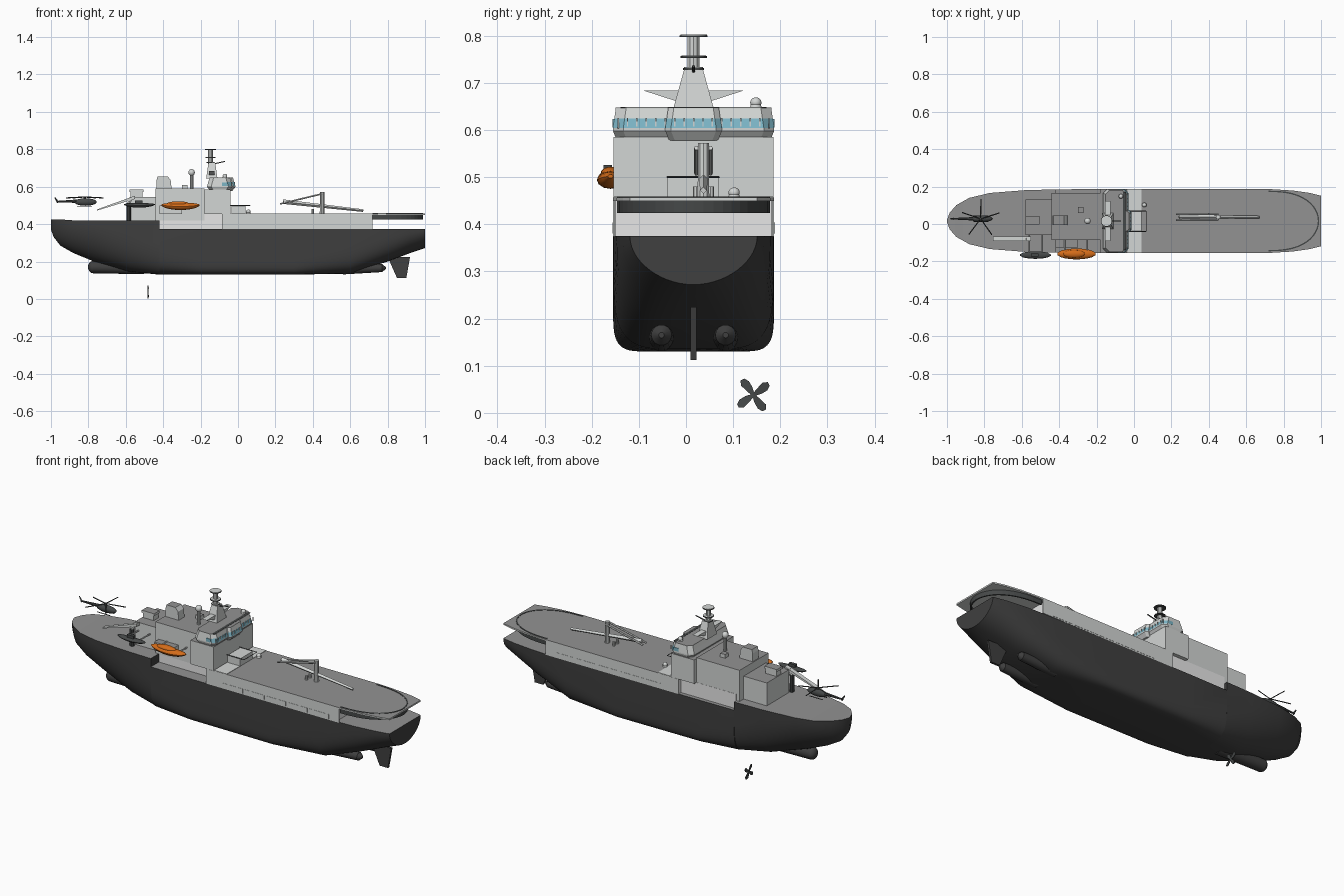
import bpy, bmesh, math
from mathutils import Vector

cube = bpy.data.objects.get("Cube")
if cube:
    bpy.data.objects.remove(cube)
CY = 0.016  # centreline of the ship


def material(name, r, g, b):
    m = bpy.data.materials.new(name)
    m.use_nodes = True
    m.diffuse_color = (r, g, b, 1)
    m.node_tree.nodes["Principled BSDF"].inputs["Base Color"].default_value = (r, g, b, 1)
    return m


HULL = material("hull charcoal", .05, .05, .05)
DECK = material("deck grey", .29, .29, .29)
WALL = material("wall light grey", .65, .67, .66)
WHITE = material("bulkhead white", 1, 1, 1)
DARK = material("fittings dark grey", .06, .065, .065)
ORANGE = material("lifeboat orange", .66, .15, .01)
GLASS = material("window teal", .2, .46, .56)


def finish(name, bm, mats, rule=None, smooth=False):
    bmesh.ops.recalc_face_normals(bm, faces=bm.faces[:])
    bm.normal_update()
    if rule:
        for f in bm.faces:
            f.material_index = rule(f)
    me = bpy.data.meshes.new(name)
    bm.to_mesh(me)
    bm.free()
    for m in mats:
        me.materials.append(m)
    ob = bpy.data.objects.new(name, me)
    bpy.context.collection.objects.link(ob)
    if smooth:
        bpy.ops.object.select_all(action='DESELECT')
        ob.select_set(True)
        bpy.context.view_layer.objects.active = ob
        bpy.ops.object.shade_smooth_by_angle(angle=math.radians(35))
    return ob


def up(f):
    return 1 if f.normal.z > .7 else 0


def loft(name, rings, mats, rule=None, smooth=False):
    bm = bmesh.new()
    vs = [[bm.verts.new(c) for c in r] for r in rings]
    n = len(vs[0])
    for a, b in zip(vs, vs[1:]):
        for i in range(n):
            j = (i + 1) % n
            bm.faces.new((a[i], a[j], b[j], b[i]))
    bm.faces.new(vs[0])
    bm.faces.new(vs[-1])
    return finish(name, bm, mats, rule, smooth)


def block(name, x, y, z, mats=(WALL, DECK)):
    rings = [[(x[0], y[0], h), (x[1], y[0], h), (x[1], y[1], h), (x[0], y[1], h)] for h in z]
    return loft(name, rings, mats, up if len(mats) > 1 else None)


def rod(name, a, b, r1, r2=None, mat=WALL, sides=10):
    a, b = Vector(a), Vector(b)
    q = (b - a).to_track_quat('Z', 'Y')
    rings = []
    for p, r in ((a, r1), (b, r1 if r2 is None else r2)):
        rings.append([p + q @ Vector((r * math.cos(t), r * math.sin(t), 0))
                      for t in (math.tau * i / sides for i in range(sides))])
    return loft(name, rings, [mat], smooth=sides > 6)


def ball(name, c, size, mat):
    bm = bmesh.new()
    bmesh.ops.create_uvsphere(bm, u_segments=16, v_segments=10, radius=1)
    for v in bm.verts:
        v.co = Vector(c) + Vector(v.co[i] * size[i] for i in range(3))
    return finish(name, bm, [mat], smooth=True)


# Hull: x, keel height, half width, squareness exponent, top height
stations = [(-1, .37, .006, .9, .425), (-.985, .33, .045, .9, .425), (-.95, .285, .085, .95, .425),
            (-.88, .245, .124, 1, .42), (-.77, .2, .15, .95, .42), (-.58, .145, .165, .62, .42),
            (-.421, .13, .169, .36, .42), (-.42, .13, .169, .36, .375), (-.2, .13, .171, .18, .375),
            (.3, .13, .171, .16, .375), (.6, .135, .17, .36, .375), (.8, .2, .163, .6, .375),
            (.92, .245, .15, .8, .375), (1, .272, .135, 1, .375)]
rings = []
for x, keel, w, e, top in stations:
    ring = []
    for i in range(29):
        t = math.pi * i / 28
        c, s = math.cos(t), max(math.sin(t), 0)
        flare = 1 - .07 * s ** 2
        ring.append((x, CY + math.copysign(w * flare * abs(c) ** e, c), top - (top - keel) * s ** e))
    rings.append(ring)
loft("hull", rings, (HULL, DECK), lambda f: 1 if f.normal.z > .7 and f.calc_center_median().z > .37 else 0, True)
rod("bow_bulb", (-.775, CY, .17), (-.5, CY, .165), .033, mat=HULL, sides=16)
ball("bow_bulb_nose", (-.775, CY, .17), (.027, .033, .033), HULL)

# Rudder, shaft pods and propeller
loft("rudder", [[(x, CY + d, z) for x, z in ((.8, .225), (.92, .225), (.9, .112), (.85, .112))]
                for d in (-.006, .006)], [HULL])
for side in (-1, 1):
    rod("shaft_pod", (.56, CY + side * .068, .16), (.77, CY + side * .068, .165), .03, .022, HULL, 14)
    rod("shaft_cap", (.77, CY + side * .068, .165), (.79, CY + side * .068, .165), .022, .006, HULL, 14)
centre = Vector((-.48, .143, .038))
for k in range(4):
    t = math.tau * k / 4 + .7
    out = Vector((0, math.cos(t), math.sin(t))) * .041
    across = Vector((.12, -math.sin(t), math.cos(t))) * .041
    outline = ((0, -.07), (.35, -.22), (.7, -.28), (.95, -.18), (1, .02), (.8, .18), (.4, .14), (0, .07))
    loft("propeller_blade", [[centre + out * u + across * v + Vector((d, 0, 0)) for u, v in outline]
                             for d in (-.002, .002)], [DARK])

# Side walls, inner bulkhead and aft flight deck
for side in (-1, 1):
    y = CY + side * .169
    block("side_wall", (-.085, .72), (y - .002, y + .002), (.374, .455), (WALL,))
    for k in range(5):
        xa = .02 + k * .13
        yp = CY + side * .1712
        block("side_opening", (xa, xa + .118), (yp - .001, yp + .001), (.38, .404), (WALL,))
block("inner_bulkhead", (-.085, .7), (CY - .165, CY + .165), (.374, .452), (WHITE,))
block("recess_bulkhead", (-.42, -.085), (CY - .1, CY + .15), (.374, .455), (WHITE,))
edge = [(-.04, .171), (.72, .171), (.85, .163), (.94, .15), (1, .135)]
outline = [(x, CY - w) for x, w in edge] + [(x, CY + w) for x, w in reversed(edge)]
loft("flight_deck", [[(x, y, z) for x, y in outline] for z in (.449, .457)], (WALL, DECK), up)
block("deck_walkway", (-.035, .04), (CY - .17, CY + .17), (.456, .459), (WALL,))

# Dark rim around the rounded end of the flight deck
bm = bmesh.new()
rows = []
for i in range(25):
    t = -math.pi / 2 + math.pi * i / 24
    cx, cy = math.cos(t) ** .8 if 0 < i < 24 else 0, math.sin(t)
    rows.append([bm.verts.new((.72 + (.27 - d) * cx, CY + (.162 - d) * cy, z))
                 for d, z in ((0, .424), (0, .459), (.007, .459), (.007, .424))])
for a, b in zip(rows, rows[1:]):
    for i in range(4):
        bm.faces.new((a[i], a[(i + 1) % 4], b[(i + 1) % 4], b[i]))
finish("flight_deck_rim", bm, [DARK])

# Superstructure
block("main_house", (-.18, -.04), (CY - .17, CY + .17), (.455, .585))
block("house_foot", (-.085, -.04), (CY - .17, CY + .17), (.374, .455))
block("forward_house", (-.44, -.18), (-.085, .165), (.42, .59))
block("low_house", (-.58, -.44), (-.06, .13), (.42, .545))
block("lower_step", (-.42, -.3), (-.125, -.085), (.455, .5))
block("vent_house", (-.575, -.51), (0, .04), (.545, .572))
block("vent_lid", (-.58, -.505), (-.004, .044), (.572, .585))
loft("funnel", [[(xa, -.005, z), (xb, -.005, z), (xb, .045, z), (xa, .045, z)]
                for xa, xb, z in ((-.435, -.355, .59), (-.435, -.36, .635), (-.43, -.375, .655))], (WALL, DECK), up)
block("small_vent", (-.3, -.27), (.06, .09), (.59, .61))
block("deck_store", (-.035, .04), (-.04, .07), (.457, .498), (WALL,))
for y in (-.04, .07):
    rod("store_rail", (-.04, y, .5), (.065, y, .5), .002, mat=DARK, sides=4)
rod("store_rail", (.065, -.04, .5), (.065, .07, .5), .002, mat=DARK, sides=4)


# Bridge: flared loft, glazed on its aft faces, with a projecting centre bay
def bridge_part(name, x0, x1, w, cut):
    rings = []
    for z, d in ((.578, .016), (.598, 0), (.604, 0), (.624, .006), (.645, .012), (.648, .012)):
        a, b, h = x0 + d, x1 - d, w - d * .5
        half = [(a, h - cut), (a + cut, h), (b - cut, h), (b, h - cut)]
        rings.append([(x, CY + y, z) for x, y in half] + [(x, CY - y, z) for x, y in reversed(half)])
    loft(name, rings, (WALL, DECK, GLASS),
         lambda f: 2 if .605 < f.calc_center_median().z < .62 and f.normal.x > .3 else up(f))


bridge_part("bridge", -.165, -.03, .171, .022)
bridge_part("bridge_bay", -.15, -.014, .06, .012)
block("bridge_roof_edge", (-.058, -.044), (CY - .155, CY + .155), (.646, .649), (DARK,))
for side in (-1, 1):
    y = CY + side * .1695
    block("side_window", (-.085, -.057), (y - .002, y + .002), (.605, .623), (GLASS,))
for k in range(-8, 9):
    y = CY + k * .02
    x = -.019 if abs(k) < 3 else -.035
    block("window_post", (x, x + .004), (y - .0015, y + .0015), (.603, .625), (WALL,))

# Main mast with platforms and wing
loft("mast_base", [[(-.14 + sx * a, CY + sy * b, z) for sx, sy in ((-1, -1), (1, -1), (1, 1), (-1, 1))]
                   for z, a, b in ((.645, .03, .043), (.728, .018, .02))], [WALL])
loft("mast_wing", [[(x, CY + y, z) for y, z in ((-.108, .684), (.108, .684), (.04, .662), (-.04, .662))]
                   for x in (-.155, -.125)], [WALL])
rod("mast_column", (-.147, CY, .72), (-.147, CY, .8), .013)
for z, r in ((.73, .022), (.755, .028), (.799, .03)):
    rod("mast_platform", (-.147, CY, z - .0025), (-.147, CY, z + .0015), r, mat=DARK, sides=12)
    rod("platform_floor", (-.147, CY, z), (-.147, CY, z + .003), r - .002, mat=WALL, sides=12)
rod("mast_yard", (-.14, CY, .72), (-.07, CY, .735), .003, mat=DARK, sides=6)

# Domes
rod("dome_pole", (-.248, CY, .59), (-.248, CY, .67), .009)
ball("dome", (-.248, CY, .676), (.017, .017, .018), WALL)
for x, y, z in ((-.07, .148, .648), (.055, .102, .457)):
    rod("dish_base", (x, y, z), (x, y, z + .01), .013, .01)
    ball("dish_dome", (x, y, z + .01), (.012, .012, .011), WALL)

# Aft deck crane
rod("crane_post", (.45, .037, .457), (.45, .037, .572), .013, .012)
for y in (.022, .052):
    rod("crane_jib", (.225, y, .508), (.45, y, .562), .005, sides=6)
    rod("crane_foot", (.4, y, .457), (.4, y, .48), .007, sides=8)
rod("crane_boom", (.24, .037, .52), (.67, .037, .472), .012, .007, sides=4)

# Foredeck crane
rod("davit_post", (-.585, -.08, .42), (-.585, -.08, .512), .012, mat=DARK)
loft("davit_boom", [[(-.55, y, .552), (-.755, y, .478), (-.755, y, .472), (-.55, y, .535)]
                    for y in (-.092, -.068)], [WALL])
rod("davit_tie", (-.585, -.08, .51), (-.57, -.08, .54), .009, sides=6)


# Boats hung on the right side
def boat(name, x0, x1, y, z, h, w, mat):
    rings = []
    for i in range(11):
        u = i / 10
        s = max(.2, math.sin(math.pi * u) ** .4)
        rings.append([(x0 + (x1 - x0) * u, y + w * s * math.cos(t),
                       z + h * (.2 * abs(2 * u - 1) ** 2 + .5 * s * math.sin(t)))
                      for t in (math.tau * k / 12 for k in range(12))])
    loft(name, rings, [mat], smooth=True)


boat("lifeboat", -.41, -.205, -.16, .494, .038, .029, ORANGE)
ball("lifeboat_canopy", (-.32, -.16, .508), (.06, .021, .014), ORANGE)
boat("work_boat", -.61, -.445, -.166, .5, .024, .02, DARK)
block("work_boat_console", (-.55, -.51), (-.175, -.157), (.51, .526), (DARK,))
for x in (-.56, -.49, -.37, -.25):
    rod("boat_davit", (x, -.05 if x < -.4 else -.085, .5), (x, -.15, .502), .004, sides=6)

# Helicopter above the foredeck
HY = .028
ball("helicopter_body", (-.815, HY, .518), (.06, .018, .02), DARK)
rod("helicopter_tail", (-.84, HY, .523), (-.97, HY, .52), .01, .004, DARK, 8)
rod("tail_fin", (-.962, HY, .515), (-.98, HY, .543), .006, .003, DARK, 4)
rod("rotor_mast", (-.82, HY, .53), (-.82, HY, .548), .006, mat=DARK)
for k in range(5):
    t = math.tau * k / 5 + .3
    rod("rotor_blade", (-.82, HY, .545), (-.82 + .105 * math.cos(t), HY + .105 * math.sin(t), .54), .003, mat=DARK, sides=4)
for side in (-1, 1):
    rod("landing_skid", (-.86, HY + side * .016, .495), (-.78, HY + side * .016, .495), .002, mat=DARK, sides=6)
